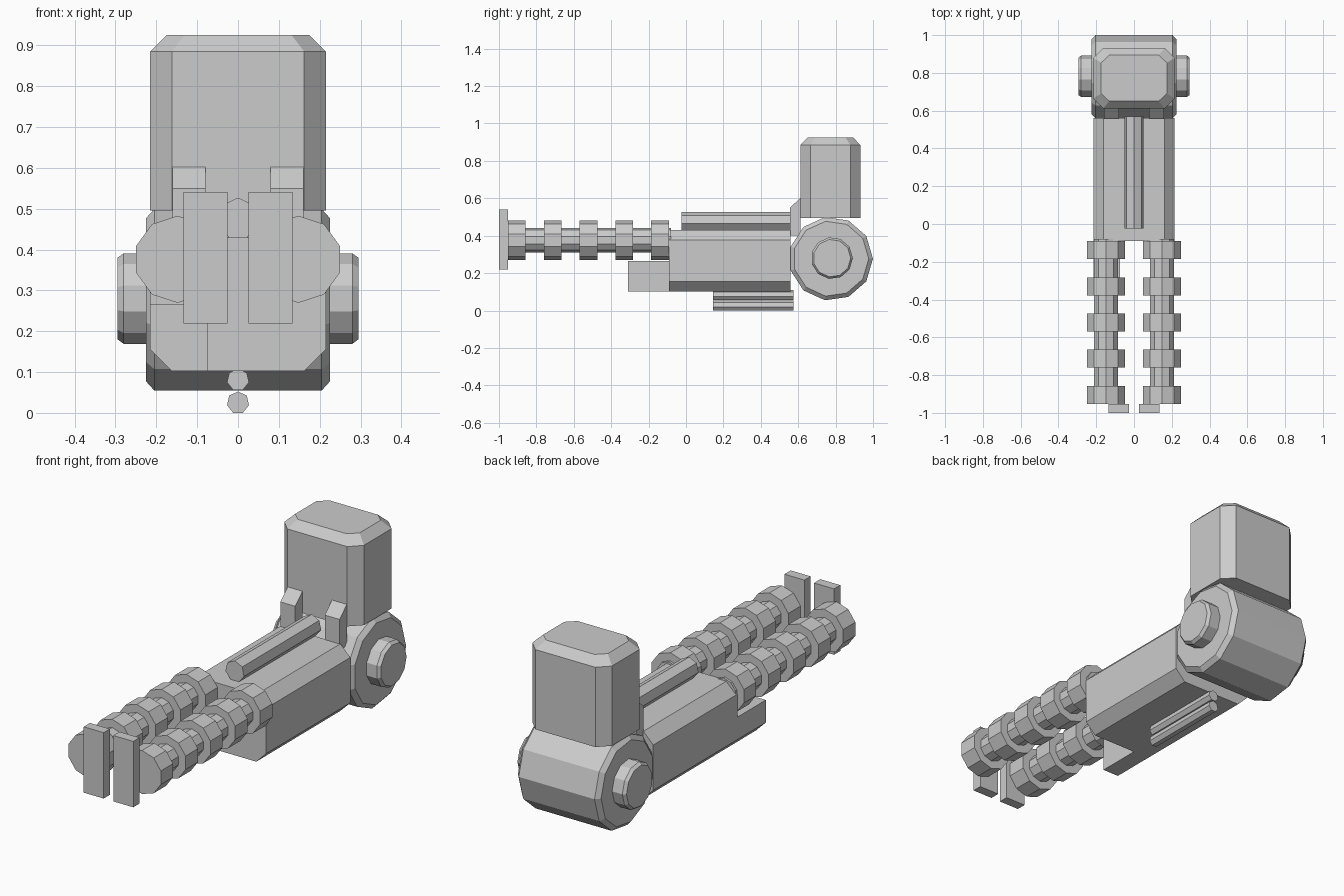
import bpy, bmesh, math

cube = bpy.data.objects.get("Cube")
if cube:
    bpy.data.objects.remove(cube, do_unlink=True)

grey = bpy.data.materials.new("plain_grey")
grey.use_nodes = True
grey.diffuse_color = (0.6, 0.6, 0.6, 1)
grey.node_tree.nodes["Principled BSDF"].inputs["Base Color"].default_value = (0.6, 0.6, 0.6, 1)


def ngon(n, r, start):
    """Regular polygon with its first corner at the given angle."""
    angles = [math.radians(start) + math.tau * i / n for i in range(n)]
    return [(r * math.cos(a), r * math.sin(a)) for a in angles]


def box(w, h, cut=0):
    """Rectangle of half sizes w, h, with optional cut corners."""
    if not cut:
        return [(w, h), (-w, h), (-w, -h), (w, -h)]
    return [(w, h - cut), (w - cut, h), (cut - w, h), (-w, h - cut),
            (-w, cut - h), (cut - w, -h), (w - cut, -h), (w, cut - h)]


def loft(name, profile, axis, sections, centre=(0, 0)):
    """Run a 2D profile along an axis; sections are (position, scale u, scale v)."""
    bm = bmesh.new()
    rings = []
    for t, su, sv in sections:
        ring = []
        for u, v in profile:
            co = [centre[0] + u * su, centre[1] + v * sv]
            co.insert("xyz".index(axis), t)
            ring.append(bm.verts.new(co))
        rings.append(ring)
    n = len(profile)
    for low, high in zip(rings, rings[1:]):
        for i in range(n):
            j = (i + 1) % n
            bm.faces.new((low[i], low[j], high[j], high[i]))
    bm.faces.new(rings[0])
    bm.faces.new(rings[-1])
    bmesh.ops.recalc_face_normals(bm, faces=bm.faces)
    mesh = bpy.data.meshes.new(name)
    bm.to_mesh(mesh)
    bm.free()
    mesh.materials.append(grey)
    obj = bpy.data.objects.new(name, mesh)
    bpy.context.collection.objects.link(obj)
    return obj


def prism(name, profile, axis, a, b, centre=(0, 0)):
    return loft(name, profile, axis, [(a, 1, 1), (b, 1, 1)], centre)


# Main body with cut long edges, and the tray at its front right
prism("body", box(0.215, 0.164, 0.053), "y", -0.09, 0.56, (0, 0.266))
prism("front_tray", [(-0.215, 0.265), (-0.075, 0.265), (-0.075, 0.102),
                     (-0.162, 0.102), (-0.215, 0.155)], "y", -0.31, -0.09)

# Rear drum and its axle, both with chamfered rims
loft("rear_drum", ngon(11, 0.2245, 0), "x",
     [(-0.225, 0.9, 0.9), (-0.205, 1, 1), (0.205, 1, 1), (0.225, 0.9, 0.9)], (0.775, 0.277))
loft("drum_axle", ngon(11, 0.112, 0), "x",
     [(-0.295, 0.9, 0.9), (-0.28, 1, 1), (0.28, 1, 1), (0.295, 0.9, 0.9)], (0.78, 0.28))

# Upright block with a chamfered top
loft("upright_block", box(0.215, 0.16, 0.053), "z",
     [(0.495, 1, 1), (0.885, 1, 1), (0.925, 0.81, 0.76)], (0, 0.772))

# Tubes above and below the body
prism("top_tube", ngon(7, 0.0515, 90), "y", -0.025, 0.57, (0, 0.4755))
for label, z in (("lower", 0.025), ("upper", 0.081)):
    prism(label + "_under_tube", ngon(7, 0.0275, 90), "y", 0.145, 0.575, (0, z))

# Paired parts
for side, s in (("left", 1), ("right", -1)):
    barrel = (s * 0.148, 0.376)
    prism(side + "_barrel", ngon(10, 0.066, 90), "y", -0.94, -0.08, barrel)
    for i in range(5):
        y = -0.952 + i * 0.1915
        prism(f"{side}_barrel_ring_{i + 1}", ngon(10, 0.1065, 90), "y", y, y + 0.095, barrel)
    prism(side + "_end_plate", box(0.054, 0.161), "y", -1, -0.952, (s * 0.08, 0.38))
    prism(side + "_rear_lug", [(0.556, 0.4), (0.556, 0.55), (0.612, 0.602), (0.612, 0.4)],
          "x", s * 0.08, s * 0.16)
